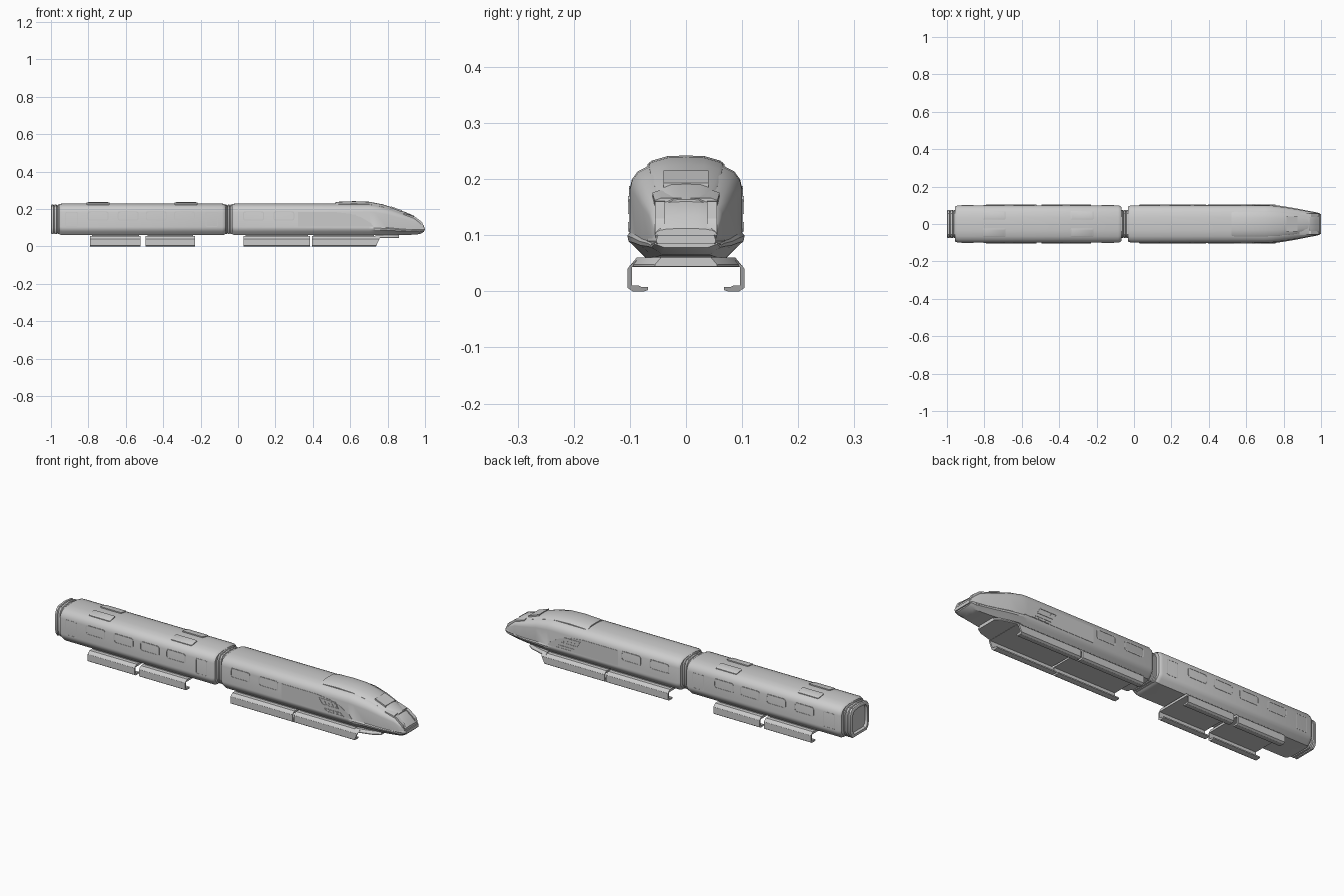
import bpy, bmesh, math
from mathutils import Vector

if "Cube" in bpy.data.objects:
    bpy.data.objects.remove(bpy.data.objects["Cube"])


def loft(name, rings, angle=28):
    """Skin closed rings of equal length and cap both ends."""
    bm = bmesh.new()
    vs = [[bm.verts.new(p) for p in r] for r in rings]
    n = len(rings[0])
    for a, b in zip(vs, vs[1:]):
        for i in range(n):
            j = (i + 1) % n
            bm.faces.new((a[i], a[j], b[j], b[i]))
    bm.faces.new(vs[0][::-1])
    bm.faces.new(vs[-1])
    bmesh.ops.recalc_face_normals(bm, faces=bm.faces)
    me = bpy.data.meshes.new(name)
    bm.to_mesh(me)
    bm.free()
    ob = bpy.data.objects.new(name, me)
    bpy.context.collection.objects.link(ob)
    bpy.ops.object.select_all(action='DESELECT')
    ob.select_set(True)
    bpy.context.view_layer.objects.active = ob
    bpy.ops.object.shade_smooth_by_angle(angle=math.radians(angle))
    return ob


def full(half):
    """Mirror a half outline (bottom centre to top centre) to a closed one."""
    return half + [(-y, z) for y, z in reversed(half[1:-1])]


def at_x(x, outline, s=1.0, zc=0.145):
    return [(x, y * s, zc + (z - zc) * s) for y, z in outline]


def rrect(cx, cz, w, h, r, n=4):
    pts = []
    for k, (sx, sz) in enumerate([(1, 1), (-1, 1), (-1, -1), (1, -1)]):
        for i in range(n + 1):
            a = math.pi / 2 * (k + i / n)
            pts.append((cx + sx * (w / 2 - r) + r * math.cos(a),
                        cz + sz * (h / 2 - r) + r * math.sin(a)))
    return pts


def shrink(pts, d):
    """Scale an outline inward by about d on each side."""
    lo = [min(p[k] for p in pts) for k in (0, 1)]
    hi = [max(p[k] for p in pts) for k in (0, 1)]
    c = [(lo[k] + hi[k]) / 2 for k in (0, 1)]
    f = [1 - 2 * d / (hi[k] - lo[k]) for k in (0, 1)]
    return [tuple(c[k] + (p[k] - c[k]) * f[k] for k in (0, 1)) for p in pts]


def side_panel(name, pts, y0, y1, inset=0, depth=0):
    """Plate on both flanks from an x,z outline, optionally recessed inside."""
    layers = [(pts, y0), (pts, y1)]
    if inset:
        inner = shrink(pts, inset)
        layers += [(inner, y1), (inner, y1 - depth)]
    for s, tag in ((-1, "right"), (1, "left")):
        loft(f"{name}_{tag}", [[(x, s * y, z) for x, z in p] for p, y in layers])


# Body cross-section: (half width, fraction of height)
SECTION = [(0, 0), (.072, 0), (.09, .106), (.098, .176), (.1, .235), (.1, .27), (.1, .73),
           (.0965, .82), (.086, .905), (.066, .965), (.035, .993), (0, 1)]


def body(w=.1, top=.23, bottom=.06, ledge=0):
    out = []
    for i, (y, t) in enumerate(SECTION):
        out.append((y * w / .1 + (ledge if i in (3, 4) else 0), bottom + t * (top - bottom)))
    return full(out)


# Rear carriage
b = body()
loft("rear_carriage", [at_x(-.957, b, .92), at_x(-.952, b, .96), at_x(-.94, b),
                       at_x(-.085, b), at_x(-.073, b, .96), at_x(-.068, b, .92)])

# Front carriage with tapering nose: x, half width, top, bottom, ledge
NOSE = [(.70, .1, .23, .06, 0), (.73, .0995, .227, .06, .005), (.80, .090, .211, .06, .005),
        (.87, .079, .185, .06, .004), (.94, .066, .160, .063, .003),
        (.972, .060, .136, .066, .003), (.994, .054, .112, .078, .003)]
loft("front_carriage", [at_x(-.032, b, .92), at_x(-.027, b, .96), at_x(-.015, b)] +
     [at_x(x, body(w, t, bo, l)) for x, w, t, bo, l in NOSE])

# Raised cab roof: x, half width, top
CAB = [(.52, .064, .236), (.54, .066, .239), (.62, .066, .242), (.70, .066, .239),
       (.77, .064, .226), (.84, .057, .204), (.90, .049, .182), (.94, .043, .164)]
loft("cab_roof", [at_x(x, full([(0, t - .03), (w, t - .03), (w, t - .013),
                                (w * .92, t - .009), (w * .5, t - .001), (0, t)]))
                  for x, w, t in CAB])

# Windscreen on the cab slope
screen = [(.815, .215), (.815, .2145), (.875, .194), (.875, .19)]
loft("windscreen", [[(x, y, z) for x, z in
                     [(.815, .205), (.815, .2155), (.875, .1935), (.875, .185)]] for y in (-.04, .04)])

# Nose brow and headlight pillars
side_panel("headlight_pillar", [(.92, .10), (.92, .162), (.945, .160), (.984, .130),
                                (.993, .107), (.993, .10)], .037, .055)
loft("nose_bumper", [at_x(x, full([(0, .084), (w, .084), (w + .003, .09), (w, .1), (0, .1)]))
                     for x, w in ((.93, .066), (.985, .056), (1.0, .050))])
loft("nose_brow", [at_x(x, full([(0, z - .02), (w, z - .02), (w, z - .004), (w * .8, z), (0, z)]))
                   for x, w, z in ((.885, .060, .180), (.935, .056, .166))])

# Gangways with ribbed bellows
gang = full([(0, .066), (.058, .066), (.070, .080), (.075, .1), (.075, .185),
             (.068, .205), (.055, .217), (0, .223)])


def bellows(name, x0, x1, ribs):
    rings, step = [], (x1 - x0) / ribs
    for i in range(ribs):
        a = x0 + i * step
        rings += [at_x(a + step * f, gang, s) for f, s in
                  ((0, .93), (.2, 1), (.8, 1), (1, .93))]
    return rings


loft("middle_gangway", bellows("m", -.072, -.028, 3))
end = bellows("e", -.95, -1.0, 3)
loft("rear_gangway", end + [at_x(-1.0, gang, .8), at_x(-.985, gang, .78)])

# Windows
for i, x in enumerate((-.748, -.587, -.437, -.287, .083, .245)):
    side_panel(f"window_{i + 1}", rrect(x, .163, .112, .050, .012), .095, .1015, .005, .003)

# Doors near the carriage ends
for i, x in enumerate((-.89, -.14)):
    side_panel(f"door_{i + 1}", rrect(x, .145, .065, .08, .004, 1), .095, .1008, .003, .001)

# Nose side covers with slatted vents
side_panel("side_cover", [(.32, .106), (.32, .184), (.52, .184), (.60, .175), (.66, .155),
                          (.71, .125), (.725, .106)], .095, .1015)
for name, x, z0, z1 in (("upper_vent", .535, .170, .138), ("lower_vent", .565, .124, .107)):
    sl = .02
    side_panel(name, [(x, z0), (x + .095, z0), (x + .095 + sl, z1), (x + sl, z1)],
               .098, .1035, .004, .003)
    for k in range(4):
        u = x + .022 + k * .02
        side_panel(f"{name}_slat_{k + 1}", [(u, z0 - .003), (u + .006, z0 - .003),
                                           (u + .006 + sl, z1 + .003), (u + sl, z1 + .003)],
                   .098, .1025)

# Roof equipment covers
for i, x in enumerate((-.748, -.278)):
    for s, tag in ((-1, "right"), (1, "left")):
        p = rrect(x, .0465, .122, .045, .004, 1)
        q = shrink(p, .004)
        loft(f"roof_cover_{i + 1}_{tag}",
             [[(u, s * v, z - .2 * (v - .025)) for u, v in o]
              for o, z in ((p, .220), (p, .235), (q, .237))])

# Track skirts: C-shaped channel wrapping the guideway
CHANNEL = [(0, .043), (.096, .043), (.096, .010), (.084, .010), (.080, .008), (.068, .008),
           (.068, .002), (.074, 0), (.095, 0), (.104, .006), (.104, .040), (.100, .046),
           (.089, .055), (0, .055)]
for i, (x0, x1, lean) in enumerate(((-.79, -.52, 0), (-.495, -.23, 0),
                                    (.03, .385, 0), (.395, .738, .45))):
    c = full(CHANNEL)
    loft(f"track_skirt_{i + 1}", [[(x0, y, z) for y, z in c],
                                  [(x1 + lean * z, y, z) for y, z in c]])
    loft(f"skirt_mount_{i + 1}", [[(x, y, z) for y, z in
                                   ((-.07, .05), (.07, .05), (.07, .064), (-.07, .064))]
                                  for x in (x0 + .01, x1 - .01)])

# Tapered underplate below the nose
loft("nose_underplate", [at_x(x, full([(0, .044), (w, .044), (w, .048), (w - .01, .060), (0, .060)]))
                         for x, w in ((.735, .098), (.77, .092), (.83, .075), (.86, .055))])
